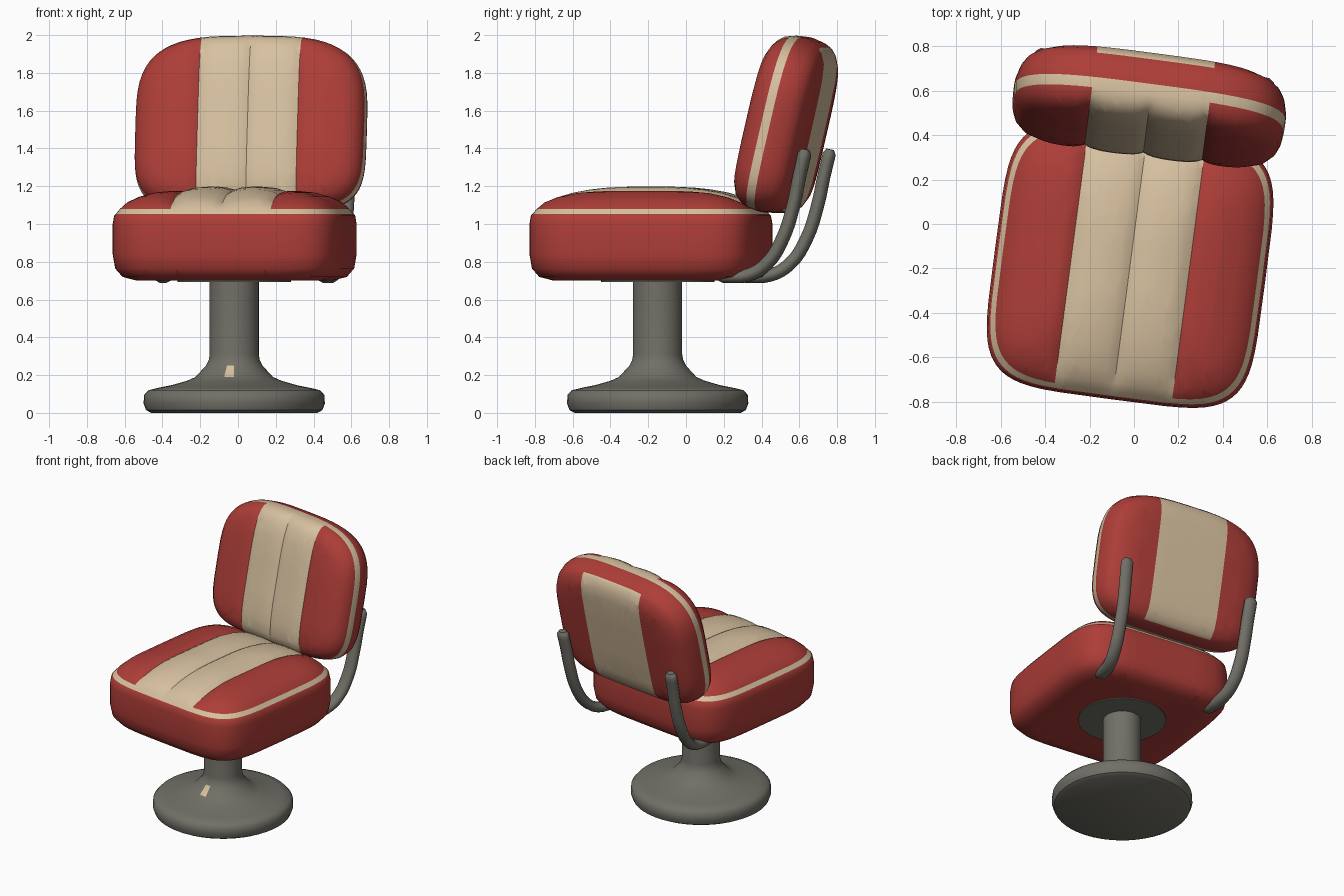
import bpy, bmesh, math
from mathutils import Matrix

if "Cube" in bpy.data.objects:
    bpy.data.objects.remove(bpy.data.objects["Cube"])


def material(name, rgb):
    m = bpy.data.materials.new(name)
    m.diffuse_color = (*rgb, 1)
    m.use_nodes = True
    m.node_tree.nodes["Principled BSDF"].inputs["Base Color"].default_value = m.diffuse_color
    return m


RED = material("red vinyl", (0.42, 0.047, 0.039))
TAN = material("cream vinyl", (0.68, 0.53, 0.35))
GREY = material("grey metal", (0.165, 0.16, 0.135))

# The whole chair is swivelled slightly about its pedestal
SWIVEL = Matrix.Translation((-0.02, -0.15, 0)) @ Matrix.Rotation(math.radians(-7.5), 4, 'Z')
STRIPE = 0.267
CUTS = [0] + [s * u for u in (0.02, 0.045, 0.09, 0.14, 0.19, 0.235, STRIPE, 0.29, 0.32, 0.4)
              for s in (-1, 1)]


def superellipse(a, b, n_top, n_bottom, count=64):
    pts = []
    for i in range(count):
        t = 2 * math.pi * i / count
        c, s = math.cos(t), math.sin(t)
        e = 2 / (n_top if s > 0 else n_bottom)
        pts.append((a * math.copysign(abs(c) ** e, c), b * math.copysign(abs(s) ** e, s)))
    return pts


def loft(outline, profile):
    """Stack scaled copies of an outline; a scale of 0 closes to a point."""
    bm = bmesh.new()
    rings = []
    for s, z in profile:
        pts = outline if s else [(0, 0)]
        rings.append([bm.verts.new((x * s, y * s, z)) for x, y in pts])
    n = len(outline)
    for lo, hi in zip(rings, rings[1:]):
        for i in range(n):
            j = (i + 1) % n
            if len(lo) == 1:
                bm.faces.new((lo[0], hi[j], hi[i]))
            elif len(hi) == 1:
                bm.faces.new((lo[i], lo[j], hi[0]))
            else:
                bm.faces.new((lo[i], lo[j], hi[j], hi[i]))
    return bm


def finish(name, bm, mats, rule, matrix, angle=40):
    for f in bm.faces:
        f.smooth = True
        f.material_index = rule(f.calc_center_median())
    bmesh.ops.recalc_face_normals(bm, faces=bm.faces[:])
    me = bpy.data.meshes.new(name)
    bm.to_mesh(me)
    bm.free()
    me.set_sharp_from_angle(angle=math.radians(angle))
    for m in mats:
        me.materials.append(m)
    ob = bpy.data.objects.new(name, me)
    bpy.context.collection.objects.link(ob)
    ob.matrix_world = SWIVEL @ matrix
    return ob


def quilt(bm, start, depth):
    """Cut seam lines across the padded cap and press grooves into them."""
    for u in CUTS:
        bmesh.ops.bisect_plane(bm, geom=bm.verts[:] + bm.edges[:] + bm.faces[:], dist=1e-5,
                               plane_co=(u, 0, 0), plane_no=(1, 0, 0))
    for v in bm.verts:
        fade = min(1, max(0, (v.co.z - start) / 0.06))
        groove = sum(math.exp(-abs(v.co.x - g) / 0.04) for g in (-STRIPE, 0, STRIPE))
        v.co.z -= depth * groove * fade


# Seat cushion
seat = loft(superellipse(0.613, 0.61, 5, 5), [
    (0, 0.70), (0.5, 0.70), (0.80, 0.70), (0.92, 0.72), (0.98, 0.765), (1, 0.84), (1, 1.0),
    (0.988, 1.045), (0.975, 1.053), (0.94, 1.08), (0.88, 1.115), (0.78, 1.145), (0.65, 1.168),
    (0.5, 1.185), (0.35, 1.195), (0.2, 1.20), (0, 1.20)])
quilt(seat, 1.08, 0.028)


def seat_colour(c):
    piping = 1.053 < c.z < 1.08
    return int(piping or (c.z > 1.053 and abs(c.x) < STRIPE))


finish("seat_cushion", seat, [RED, TAN], seat_colour, Matrix.Translation((0.007, -0.035, 0)))

# Backrest cushion, lofted front to back then stood up and reclined
back = loft(superellipse(0.617, 0.475, 3.3, 4.8), [
    (0, -0.165), (0.35, -0.165), (0.65, -0.16), (0.8, -0.15), (0.9, -0.125), (0.94, -0.105),
    (0.975, -0.07), (1, -0.01), (1, 0.015), (0.99, 0.062), (0.965, 0.10), (0.91, 0.135),
    (0.82, 0.157), (0.65, 0.172), (0.5, 0.177), (0.35, 0.18), (0.2, 0.18), (0, 0.18)])
quilt(back, 0.08, 0.022)


def back_colour(c):
    piping = 0.015 < c.z < 0.062
    stripe = abs(c.x) < STRIPE and (c.z > 0.015 or c.z < -0.105)
    return int(piping or stripe)


finish("backrest_cushion", back, [RED, TAN], back_colour,
       Matrix.Translation((0, 0.695, 1.525)) @ Matrix.Rotation(math.radians(77), 4, 'X'))

# Pedestal: round foot, flared collar, pole and mounting plate
circle = superellipse(1, 1, 2, 2, 48)
pedestal = loft(circle, [
    (0, 0), (0.44, 0), (0.467, 0.015), (0.48, 0.05), (0.477, 0.095), (0.455, 0.12), (0.40, 0.133),
    (0.33, 0.147), (0.25, 0.17), (0.205, 0.19), (0.15, 0.25), (0.135, 0.28), (0.13, 0.31),
    (0.13, 0.692), (0.30, 0.693), (0.30, 0.72), (0, 0.72)])


def pedestal_colour(c):
    # small cream badge at the front of the collar
    return int(0.19 < c.z < 0.25 and c.y < 0 and abs(c.x) < 0.03)


finish("pedestal", pedestal, [GREY, TAN], pedestal_colour, Matrix())

# Bent support arms joining the seat to the backrest
ARM = [(0.43, 0.38, 0.722, 0.6), (0.435, 0.41, 0.722, 1), (0.45, 0.545, 0.73, 1),
       (0.47, 0.645, 0.79, 1), (0.485, 0.73, 0.92, 1), (0.49, 0.79, 1.10, 1),
       (0.495, 0.822, 1.25, 1), (0.50, 0.85, 1.37, 1), (0.50, 0.855, 1.395, 0.6)]
WIDEN = 1.3
for side, label in ((-1, "left"), (1, "right")):
    cu = bpy.data.curves.new(label + "_support_arm", 'CURVE')
    cu.dimensions = '3D'
    cu.bevel_depth = 0.036
    cu.bevel_resolution = 3
    cu.use_fill_caps = True
    cu.resolution_u = 4
    sp = cu.splines.new('BEZIER')
    sp.bezier_points.add(len(ARM) - 1)
    for p, (u, v, z, r) in zip(sp.bezier_points, ARM):
        p.co = (side * u / WIDEN, v, z)
        p.radius = r
        p.handle_left_type = p.handle_right_type = 'AUTO'
    cu.materials.append(GREY)
    arm = bpy.data.objects.new(label + "_support_arm", cu)
    bpy.context.collection.objects.link(arm)
    arm.matrix_world = SWIVEL @ Matrix.Diagonal((WIDEN, 1, 1, 1))
    bpy.ops.object.select_all(action='DESELECT')
    arm.select_set(True)
    bpy.context.view_layer.objects.active = arm
    bpy.ops.object.convert(target='MESH')
    bpy.ops.object.shade_smooth_by_angle(angle=math.radians(50))
